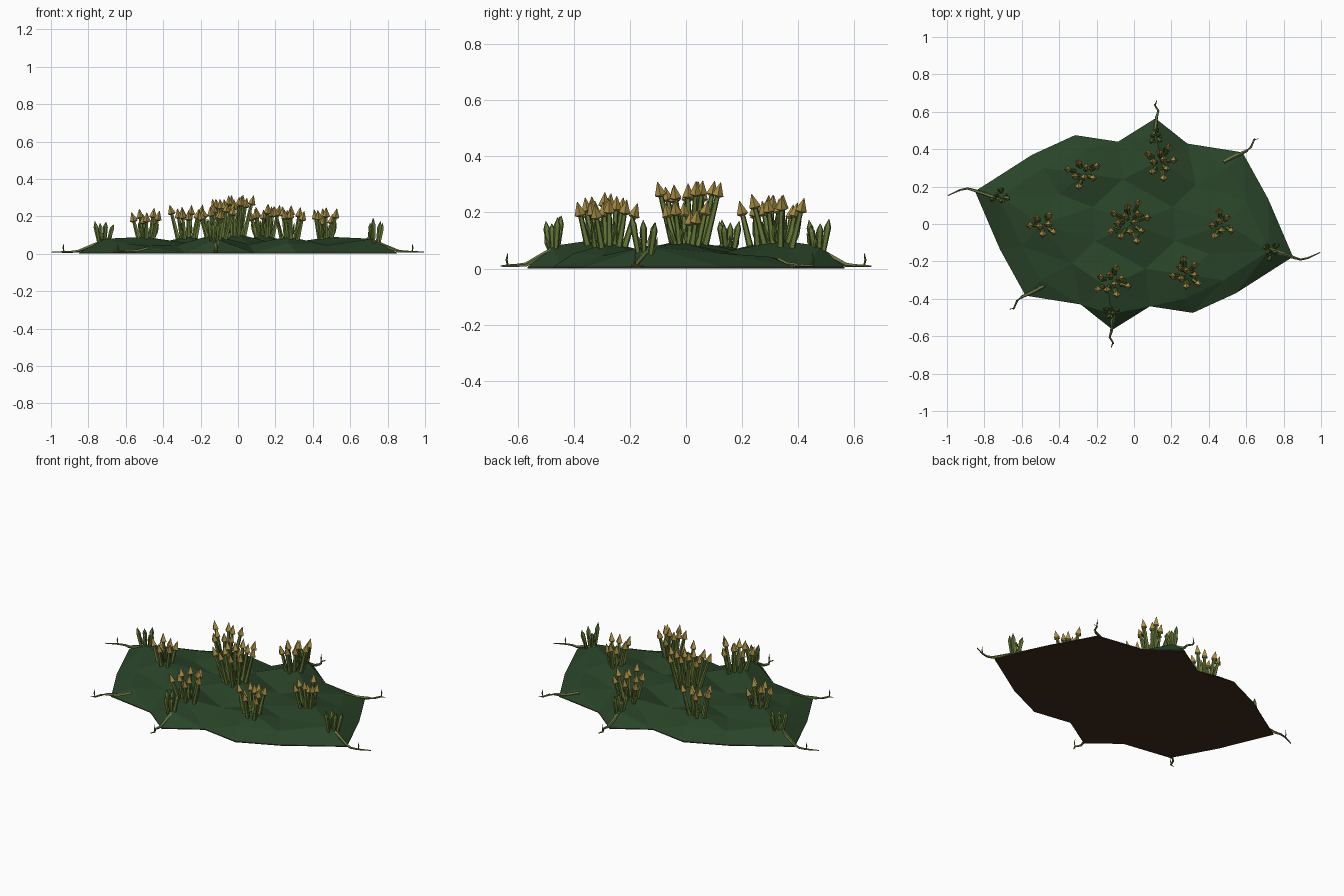
import bpy, math, random
from mathutils import Vector
from mathutils.bvhtree import BVHTree
from mathutils.geometry import delaunay_2d_cdt

if "Cube" in bpy.data.objects:
    bpy.data.objects.remove(bpy.data.objects["Cube"])

random.seed(7)


def material(name, rgb):
    m = bpy.data.materials.new(name)
    m.diffuse_color = (*rgb, 1)
    m.use_nodes = True
    m.node_tree.nodes["Principled BSDF"].inputs["Base Color"].default_value = m.diffuse_color
    return m


MOSS = material("moss green", (0.023, 0.058, 0.022))
SOIL = material("dark soil", (0.050, 0.027, 0.012))
STEM = material("stem green", (0.130, 0.190, 0.040))
CAP = material("ochre cap", (0.40, 0.28, 0.062))
VINE = material("olive runner", (0.15, 0.19, 0.06))


def add_object(name, verts, faces, mats, indices=None):
    me = bpy.data.meshes.new(name)
    me.from_pydata([tuple(v) for v in verts], [], faces)
    for m in mats:
        me.materials.append(m)
    if indices:
        for p, i in zip(me.polygons, indices):
            p.material_index = i
    ob = bpy.data.objects.new(name, me)
    bpy.context.collection.objects.link(ob)
    return ob


class Batch:
    """Collects tapered tubes into one mesh."""

    def __init__(self):
        self.v, self.f, self.m = [], [], []

    def tube(self, pts, radii, sides=5, mat=0):
        pts = [Vector(p) for p in pts]
        base, n = len(self.v), len(pts)
        for i, (p, r) in enumerate(zip(pts, radii)):
            d = (pts[min(i + 1, n - 1)] - pts[max(i - 1, 0)]).normalized()
            a = d.cross(Vector((0, 1, 0) if abs(d.y) < 0.7 else (1, 0, 0))).normalized()
            b = d.cross(a)
            for k in range(sides):
                t = 2 * math.pi * k / sides
                self.v.append(p + (a * math.cos(t) + b * math.sin(t)) * r)
        faces = [tuple(range(base + sides - 1, base - 1, -1)),
                 tuple(range(base + (n - 1) * sides, base + n * sides))]
        for i in range(n - 1):
            for k in range(sides):
                j = base + i * sides
                k2 = (k + 1) % sides
                faces.append((j + k, j + k2, j + sides + k2, j + sides + k))
        self.f += faces
        self.m += [mat] * len(faces)

    def build(self, name, mats):
        return add_object(name, self.v, self.f, mats, self.m)


def both(points):
    """Points plus their half-turn copies about z."""
    return points + [(-p[0], -p[1], *p[2:]) for p in points]


# Mound: outline and inner heights, repeated by a half turn
RIM = 0.005
outline = both([(-0.85, 0.175), (-0.545, 0.37), (-0.315, 0.475), (-0.085, 0.44),
                (0.115, 0.565), (0.285, 0.43), (0.58, 0.383), (0.717, 0.135)])
inner = [(0, 0, 0.105)] + both([
    (-0.72, 0.145, 0.08), (-0.50, 0.0, 0.09), (-0.27, 0.27, 0.092), (0.12, 0.48, 0.08),
    (0.14, 0.34, 0.10), (-0.22, 0.09, 0.05), (0.21, 0.09, 0.05), (-0.40, 0.16, 0.05),
    (-0.06, 0.24, 0.05), (0.33, 0.21, 0.045), (0.50, 0.30, 0.042), (0.60, 0.12, 0.055),
    (-0.27, 0.40, 0.055), (-0.48, 0.30, 0.045)])
flat = [Vector(p[:2]) for p in outline + inner]
heights = [RIM] * len(outline) + [p[2] for p in inner]
co, _, tris, src, _, _ = delaunay_2d_cdt(flat, [], [list(range(len(outline)))], 1, 1e-5)
top = [Vector((c.x, c.y, heights[s[0]])) for c, s in zip(co, src)]
add_object("moss_mound", top, tris, [MOSS])
ground = BVHTree.FromPolygons(top, tris)

# Soil base: flat underside and thin rim
n = len(outline)
base_v = [(x, y, z) for z in (0, RIM) for x, y in outline]
base_f = [tuple(range(n))[::-1]] + [(i, (i + 1) % n, (i + 1) % n + n, i + n) for i in range(n)]
# the outline runs clockwise, so flip every face outward
add_object("soil_base", base_v, [f[::-1] for f in base_f], [SOIL])


def ground_z(x, y):
    hit = ground.ray_cast(Vector((x, y, 1)), Vector((0, 0, -1)))[0]
    return hit.z if hit else 0.0


# Stalk clusters: x, y, spread, count, tip height, capped
clusters = [
    (-0.02, 0.01, 0.11, 13, 0.318, True),
    (-0.49, 0.0, 0.075, 7, 0.25, True),
    (0.47, 0.0, 0.075, 7, 0.25, True),
    (-0.27, 0.27, 0.085, 8, 0.268, True),
    (0.28, -0.27, 0.085, 9, 0.268, True),
    (0.14, 0.33, 0.09, 9, 0.275, True),
    (-0.12, -0.31, 0.09, 9, 0.275, True),
    (-0.72, 0.15, 0.05, 5, 0.195, False),
    (0.73, -0.145, 0.05, 5, 0.195, False),
    (0.12, 0.47, 0.04, 5, 0.19, False),
    (-0.12, -0.47, 0.04, 5, 0.19, False),
]
stalks = Batch()
for cx, cy, spread, count, tip, capped in clusters:
    for i in range(count):
        ang = i * 2.39996 + cx * 5
        rad = spread * math.sqrt((i + 0.5) / count)
        dx, dy = math.cos(ang) * rad, math.sin(ang) * rad
        x0, y0 = cx + dx * 0.6, cy + dy * 0.6
        foot = Vector((x0, y0, ground_z(x0, y0) - 0.01))
        h = tip - random.uniform(0, 0.045) - 0.12 * max(0, rad - 0.05)
        end = Vector((cx + dx * 1.2, cy + dy * 1.2, h))
        axis = (end - foot).normalized()
        if capped:
            neck = end - axis * 0.05
            stalks.tube([foot, foot.lerp(neck, 0.5), neck], [0.013, 0.011, 0.009])
            # arrow-shaped cap
            stalks.tube([neck - axis * 0.004, neck + axis * 0.002, end],
                        [0.011, 0.021, 0.001], 4, 1)
        else:
            # bare pointed shoot, widest near its top
            stalks.tube([foot, foot.lerp(end, 0.75), end], [0.009, 0.013, 0.001])
        # side leaf hugging the stalk
        if i % 2 == 0:
            side = Vector((-dy, dx, 0)).normalized()
            stalks.tube([foot, foot.lerp(end, 0.3) + side * 0.015,
                         foot.lerp(end, 0.55) + side * 0.02], [0.006, 0.008, 0.001], 4)
stalks.build("moss_stalks", [STEM, CAP])

# Creeping runners at the corners: half sunk in the mound, then along the ground
runners = [
    [(-0.69, 0.125), (-0.77, 0.152), (-0.855, 0.18, 0.014),
     (-0.89, 0.19, 0.011), (-0.93, 0.182, 0.010), (-0.995, 0.152, 0.009)],
    [(0.108, 0.46), (0.115, 0.52), (0.12, 0.57, 0.014),
     (0.13, 0.605, 0.011), (0.112, 0.635, 0.010), (0.122, 0.66, 0.009)],
    [(0.48, 0.33), (0.54, 0.362), (0.60, 0.39, 0.013),
     (0.625, 0.41, 0.011), (0.642, 0.45, 0.010), (0.665, 0.456, 0.009)],
]
vines = Batch()
for path in runners:
    for s in (1, -1):
        pts = []
        for p in path:
            x, y = p[0] * s, p[1] * s
            pts.append(Vector((x, y, p[2] if len(p) > 2 else ground_z(x, y) - 0.002)))
        vines.tube(pts, [0.010, 0.010, 0.008, 0.006, 0.005, 0.0025], 5)
        p = pts[4]
        out = (pts[4] - pts[3]).normalized()
        # upright sprout
        vines.tube([p, p + out * 0.005 + Vector((0, 0, 0.022)),
                    p + Vector((0, 0, 0.045))], [0.003, 0.004, 0.001], 4)
vines.build("corner_runners", [VINE])
